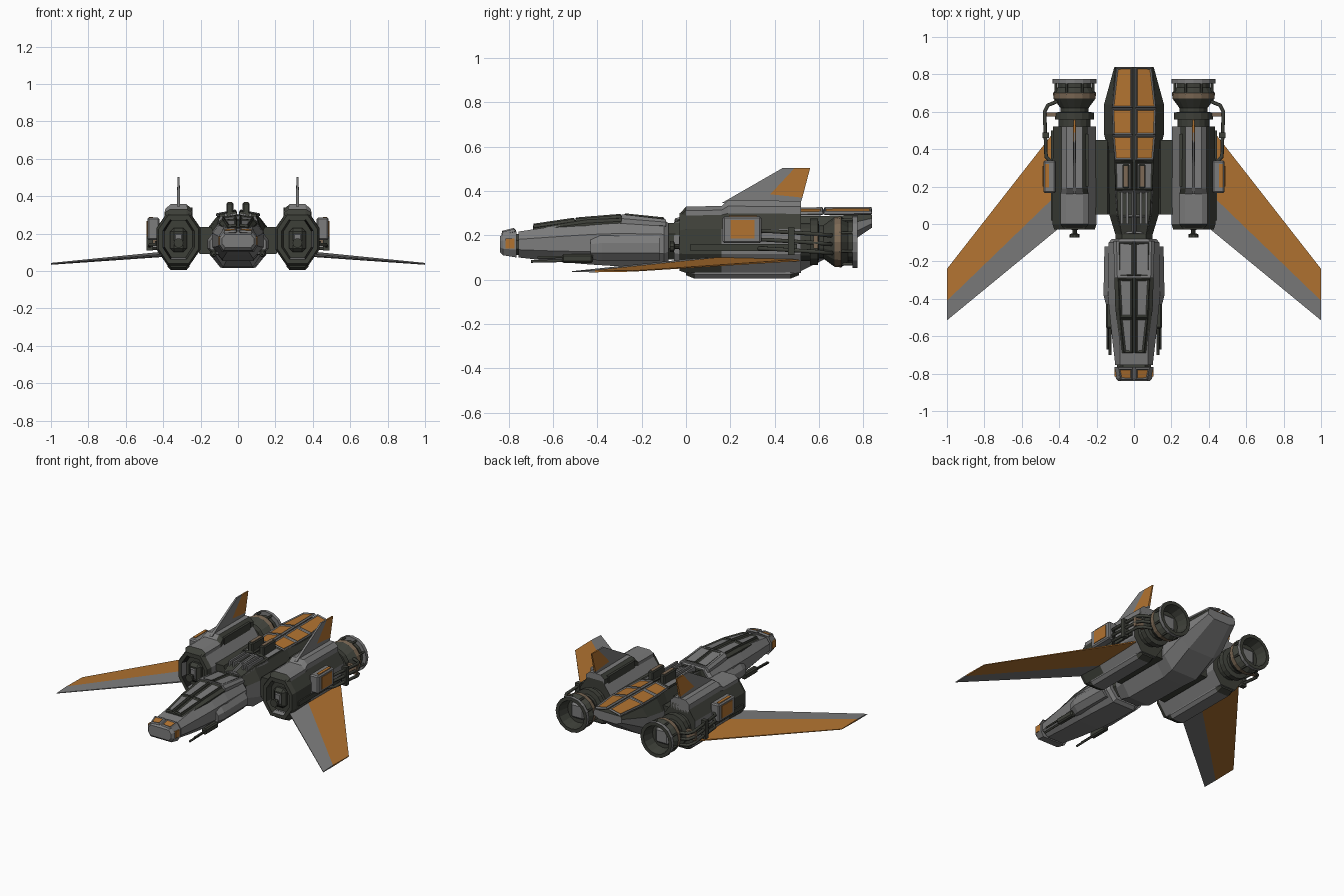
import bpy, bmesh, math
from mathutils import Vector, Matrix

if "Cube" in bpy.data.objects:
    bpy.data.objects.remove(bpy.data.objects["Cube"])


def material(name, r, g, b):
    m = bpy.data.materials.new(name)
    m.use_nodes = True
    m.diffuse_color = (r, g, b, 1)
    m.node_tree.nodes["Principled BSDF"].inputs["Base Color"].default_value = (r, g, b, 1)
    return m


GREY, DARK, ORANGE, BROWN, BLACK = range(5)
PALETTE = [material("hull grey", 0.2, 0.2, 0.2),
           material("dark metal", 0.047, 0.05, 0.04),
           material("orange paint", 0.44, 0.17, 0.03),
           material("bronze", 0.2, 0.14, 0.09),
           material("black recess", 0.012, 0.012, 0.011)]


def add_mirror(ob):
    ob.modifiers.new("Mirror", 'MIRROR')


def finish(name, bm, mat=None, mirror=False, rule=None):
    """Turn a bmesh into an object, colouring by one material or a rule."""
    bmesh.ops.recalc_face_normals(bm, faces=bm.faces)
    for f in bm.faces:
        if rule:
            f.material_index = rule(f.calc_center_median(), f.normal)
        elif mat is not None:
            f.material_index = mat
    me = bpy.data.meshes.new(name)
    bm.to_mesh(me)
    bm.free()
    for m in PALETTE:
        me.materials.append(m)
    ob = bpy.data.objects.new(name, me)
    bpy.context.collection.objects.link(ob)
    if mirror:
        add_mirror(ob)
    return ob


def octagon(y, hw, z0, z1, top=0.65, bot=0.6, cx=0):
    """Chamfered cross-section at y."""
    h = 0.3 * (z1 - z0)
    half = [(bot * hw, z0), (hw, z0 + h), (hw, z1 - h), (top * hw, z1)]
    ring = half + [(-x, z) for x, z in reversed(half)]
    return [(cx + x, y, z) for x, z in ring]


def loft_bm(rings):
    bm = bmesh.new()
    rows = [[bm.verts.new(p) for p in r] for r in rings]
    n = len(rows[0])
    for a, b in zip(rows, rows[1:]):
        for i in range(n):
            j = (i + 1) % n
            bm.faces.new((a[i], a[j], b[j], b[i]))
    caps = [bm.faces.new(rows[0]), bm.faces.new(rows[-1])]
    bmesh.ops.recalc_face_normals(bm, faces=bm.faces)
    return bm, caps


def loft(name, rings, mat=GREY, mirror=False, rule=None):
    return finish(name, loft_bm(rings)[0], mat, mirror, rule)


def box(name, lo, hi, mat=GREY, mirror=True, bevel=0.0):
    bm = bmesh.new()
    lo, hi = Vector(lo), Vector(hi)
    bmesh.ops.create_cube(bm, size=1, matrix=Matrix.Translation((lo + hi) / 2)
                          @ Matrix.Diagonal((hi - lo).to_4d()))
    if bevel:
        bmesh.ops.bevel(bm, geom=bm.edges[:], offset=bevel, segments=1, affect='EDGES')
    return finish(name, bm, mat, mirror)


def slab(name, pts, axis, mat):
    """Thin panel from (x, y, z, half thickness) corners."""
    axis = Vector(axis)
    rings = [[Vector(p[:3]) + axis * p[3] * s for p in pts] for s in (-1, 1)]
    return loft(name, rings, mat, True)


def lathe(name, profile, x, z, mat=DARK, rule=None, sides=16):
    rings = [[(x + r * math.cos(2 * math.pi * i / sides), y,
               z + r * math.sin(2 * math.pi * i / sides)) for i in range(sides)]
             for y, r in profile]
    return loft(name, rings, mat, True, rule)


def tube(name, pts, radius, mat):
    cu = bpy.data.curves.new(name, 'CURVE')
    cu.dimensions = '3D'
    cu.bevel_depth = radius
    cu.bevel_resolution = 1
    cu.use_fill_caps = True
    sp = cu.splines.new('POLY')
    sp.points.add(len(pts) - 1)
    for p, co in zip(sp.points, pts):
        p.co = (*co, 1)
    cu.materials.append(PALETTE[mat])
    ob = bpy.data.objects.new(name, cu)
    bpy.context.collection.objects.link(ob)
    add_mirror(ob)


def framed_panels(name, stations, rim, inner, x0=0.006, drop=0.02, width=0.012):
    """Row of mirrored roof panels with raised frames; stations are (y, half width, z)."""
    bm = bmesh.new()
    faces = []
    for (ya, wa, za), (yb, wb, zb) in zip(stations, stations[1:]):
        corners = [(x0, ya, za), (wa, ya, za - drop), (wb, yb, zb - drop), (x0, yb, zb)]
        faces.append(bm.faces.new([bm.verts.new(c) for c in corners]))
    for f in faces:
        f.normal_update()
    ring = bmesh.ops.inset_individual(bm, faces=faces, thickness=width, depth=-0.007)["faces"]
    for f in bm.faces:
        f.material_index = rim if f in ring else inner
    ob = finish(name, bm)
    sol = ob.modifiers.new("Solidify", 'SOLIDIFY')
    sol.thickness, sol.offset = 0.014, -1
    add_mirror(ob)


# Nose and forward fuselage
loft("nose_cap", [octagon(-0.84, 0.085, 0.125, 0.195, 0.8, 0.8),
                  octagon(-0.825, 0.097, 0.11, 0.205, 0.8, 0.8),
                  octagon(-0.765, 0.105, 0.1, 0.217, 0.8, 0.8)])
framed_panels("nose_panels", [(-0.832, 0.075, 0.208), (-0.768, 0.085, 0.224)],
              GREY, ORANGE, drop=0.006, width=0.01)
box("nose_side_panel", (0.09, -0.815, 0.14), (0.105, -0.775, 0.185), ORANGE)
loft("nose_joint", [octagon(-0.78, 0.09, 0.11, 0.205), octagon(-0.73, 0.09, 0.11, 0.205)], DARK)
loft("forward_fuselage", [octagon(-0.755, 0.1, 0.1, 0.217, 0.75),
                          octagon(-0.6, 0.118, 0.082, 0.24),
                          octagon(-0.43, 0.135, 0.068, 0.262),
                          octagon(-0.3, 0.14, 0.06, 0.272),
                          octagon(-0.1, 0.135, 0.052, 0.27),
                          octagon(-0.08, 0.12, 0.07, 0.255)])
loft("canopy_base", [octagon(-0.69, 0.07, 0.2, 0.232, 0.8), octagon(-0.45, 0.1, 0.22, 0.27, 0.8),
                     octagon(-0.28, 0.105, 0.23, 0.278, 0.8)], DARK)
framed_panels("canopy_panels", [(-0.69, 0.055, 0.24), (-0.5, 0.075, 0.268), (-0.29, 0.085, 0.285)],
              DARK, GREY, width=0.014, drop=0.006)
for y0, y1, x in ((-0.64, -0.52, 0.03), (-0.46, -0.36, 0.03)):
    z = 0.268 + 0.14 * (y0 + 0.5)
    box("canopy_streak", (x, y0 + 0.02, z - 0.02), (x + 0.008, y1, z - 0.002), BROWN)
loft("cockpit_hump", [octagon(-0.29, 0.105, 0.23, 0.295, 0.85), octagon(-0.09, 0.11, 0.23, 0.272, 0.85)])
framed_panels("hump_panels", [(-0.275, 0.075, 0.299), (-0.1, 0.08, 0.281)], DARK, GREY, drop=0.005)
loft("cheek_plates", [octagon(-0.43, 0.15, 0.09, 0.19, 0.85, 0.8),
                      octagon(-0.38, 0.163, 0.085, 0.2, 0.85, 0.8),
                      octagon(-0.12, 0.158, 0.085, 0.2, 0.85, 0.8)])
loft("neck", [octagon(-0.1, 0.1, 0.09, 0.255), octagon(-0.02, 0.1, 0.09, 0.255)], DARK)

# Guns under the cheeks
tube("gun_barrel", [(0.128, -0.7, 0.082), (0.128, -0.42, 0.088)], 0.007, DARK)
tube("upper_gun_barrel", [(0.142, -0.67, 0.1), (0.142, -0.42, 0.105)], 0.006, DARK)
box("gun_housing", (0.115, -0.56, 0.075), (0.15, -0.42, 0.115), DARK, bevel=0.008)

# Central hull with the sloping tail
loft("central_hull", [octagon(-0.055, 0.1, 0.06, 0.26), octagon(0.05, 0.132, 0.02, 0.29),
                      octagon(0.38, 0.135, 0.015, 0.29, 0.75), octagon(0.48, 0.16, 0.02, 0.288, 0.72),
                      octagon(0.64, 0.16, 0.1, 0.288, 0.72), octagon(0.84, 0.105, 0.235, 0.295, 0.95)],
     rule=lambda c, n: DARK if n.z > 0.3 or (abs(n.x) > 0.5 and c.z > 0.24) else GREY)
framed_panels("rear_deck_panels", [(0.34, 0.105, 0.312), (0.475, 0.115, 0.314),
                                   (0.62, 0.118, 0.316), (0.84, 0.095, 0.318)], GREY, ORANGE)
framed_panels("mid_deck_panels", [(0.18, 0.1, 0.308), (0.335, 0.105, 0.312)], DARK, GREY)
framed_panels("front_deck_panels", [(-0.05, 0.07, 0.276), (0.04, 0.09, 0.302), (0.175, 0.1, 0.308)],
              GREY, DARK)
for x in (0.03, 0.06):
    box("deck_rib", (x, 0.0, 0.27), (x + 0.012, 0.17, 0.308), GREY)
box("deck_post", (0.025, 0.19, 0.28), (0.062, 0.32, 0.365), DARK, bevel=0.006)
box("deck_post_cap", (0.032, 0.2, 0.36), (0.055, 0.31, 0.368), BROWN)
for y in (0.42, 0.56):
    slab("deck_brace", [(0.02, y - 0.05, 0.302, 0.003), (0.035, y - 0.05, 0.3, 0.003),
                        (0.09, y + 0.03, 0.295, 0.003), (0.075, y + 0.03, 0.297, 0.003)], (0, 0, 1), DARK)

# Pylons joining hull and engine pods
loft("pylon", [octagon(0.05, 0.05, 0.09, 0.235, cx=0.175), octagon(0.45, 0.05, 0.09, 0.235, cx=0.175)],
     DARK, True)

# Engine pods with recessed intakes
PX, PZ = 0.318, 0.17
bm, caps = loft_bm([octagon(y, w, z0, z1, 0.5, 0.5, PX) for y, w, z0, z1 in
                    ((-0.03, 0.108, 0.04, 0.3), (0.0, 0.118, 0.03, 0.312),
                     (0.16, 0.118, 0.03, 0.315), (0.52, 0.115, 0.03, 0.315))])
bmesh.ops.inset_region(bm, faces=caps[:1], thickness=0.025)
bmesh.ops.inset_region(bm, faces=caps[:1], thickness=0.01, depth=-0.04)


def pod_colour(c, n):
    if abs(n.y) > 0.8 or c.y < -0.01:
        return DARK
    if n.x > 0.3 and (c.y < 0.16 or n.z > 0.3):
        return DARK
    return BLACK if c.y < 0.03 and abs(c.x - PX) < 0.07 and abs(c.z - PZ) < 0.09 else GREY


finish("engine_pod", bm, mirror=True, rule=pod_colour)
box("intake_block", (PX - 0.045, -0.025, 0.1), (PX + 0.045, 0.03, 0.23), DARK, bevel=0.02)
box("intake_core", (PX - 0.022, -0.032, 0.13), (PX + 0.022, 0.0, 0.2), GREY, bevel=0.006)
lathe("intake_probe", [(-0.072, 0.026), (-0.055, 0.026), (-0.05, 0.012), (0.0, 0.012)], PX, 0.15, sides=10)
loft("pod_ridge", [octagon(-0.025, 0.06, 0.27, 0.3, 0.7, 1, PX), octagon(0.0, 0.075, 0.27, 0.33, 0.6, 1, PX),
                   octagon(0.16, 0.075, 0.27, 0.332, 0.6, 1, PX), octagon(0.19, 0.07, 0.27, 0.358, 0.6, 1, PX),
                   octagon(0.52, 0.07, 0.27, 0.355, 0.6, 1, PX)], mirror=True,
     rule=lambda c, n: DARK if c.y < 0 or (n.x < -0.2 and c.y > 0.17) else GREY)
loft("pod_keel", [octagon(0.0, 0.05, 0.02, 0.07, 1, 0.8, PX), octagon(0.04, 0.06, 0.004, 0.07, 1, 0.7, PX),
                  octagon(0.47, 0.06, 0.004, 0.07, 1, 0.7, PX), octagon(0.51, 0.05, 0.02, 0.07, 1, 0.8, PX)],
     mirror=True, rule=lambda c, n: DARK if abs(n.y) > 0.3 else GREY)
box("pod_vent", (PX - 0.075, 0.2, 0.29), (PX - 0.035, 0.48, 0.34), DARK)

# Side equipment box with painted covers
box("side_box", (0.42, 0.165, 0.165), (0.485, 0.34, 0.285), GREY, bevel=0.008)
box("side_cover", (0.48, 0.2, 0.185), (0.489, 0.31, 0.268), ORANGE)
box("top_cover", (0.455, 0.195, 0.28), (0.475, 0.32, 0.289), ORANGE)
box("side_rail", (0.42, 0.02, 0.13), (0.445, 0.5, 0.16), DARK)

# Engine nozzles
lathe("engine_nozzle", [(0.5, 0.085), (0.56, 0.085), (0.56, 0.105), (0.595, 0.105), (0.6, 0.075),
                        (0.62, 0.075), (0.67, 0.112), (0.70, 0.115), (0.73, 0.092), (0.752, 0.092),
                        (0.752, 0.118), (0.775, 0.118), (0.775, 0.095), (0.7, 0.08)], PX, PZ,
      rule=lambda c, n: GREY if c.y > 0.75 and n.y < 0.5 and (c.xz - Vector((PX, PZ))).length > 0.1
      else BROWN if 0.67 < c.y < 0.705 and (c.xz - Vector((PX, PZ))).length > 0.1 else DARK)
box("nozzle_core", (PX - 0.05, 0.69, PZ - 0.05), (PX + 0.05, 0.715, PZ + 0.05), GREY, bevel=0.012)
for i in range(8):
    a = math.pi * (i + 0.5) / 4
    x, z = math.cos(a), math.sin(a)
    tube("nozzle_strut", [(PX + 0.108 * x, 0.69, PZ + 0.108 * z),
                          (PX + 0.108 * x, 0.76, PZ + 0.108 * z)], 0.007, DARK)

# Fuel pipes beside the engines
for z in (0.13, 0.17, 0.21):
    tube("fuel_pipe", [(0.43, 0.32, z + 0.01), (0.47, 0.36, z + 0.01), (0.478, 0.6, z - 0.005),
                       (0.46, 0.635, z - 0.01), (0.4, 0.66, z - 0.01)], 0.01, DARK)
box("pipe_clamp", (0.455, 0.46, 0.11), (0.49, 0.49, 0.235), DARK)
box("pipe_bracket", (0.41, 0.575, 0.14), (0.485, 0.595, 0.2), BROWN)

# Swept wings: plain leading part, painted trailing part
ROOT, TIP = 0.41, 1.0
slab("wing_leading", [(ROOT, -0.03, 0.085, 0.004), (TIP, -0.515, 0.036, 0.002),
                      (TIP, -0.41, 0.038, 0.005), (ROOT, 0.16, 0.088, 0.014)], (0, 0, 1), GREY)
slab("wing_trailing", [(ROOT, 0.16, 0.088, 0.014), (TIP, -0.41, 0.038, 0.005),
                       (TIP, -0.24, 0.038, 0.002), (ROOT, 0.515, 0.088, 0.004)], (0, 0, 1), ORANGE)

# Tail fins
slab("fin_front", [(PX, 0.16, 0.345, 0.009), (PX, 0.435, 0.503, 0.005),
                   (PX, 0.49, 0.503, 0.005), (PX, 0.38, 0.385, 0.009), (PX, 0.38, 0.34, 0.009)],
     (1, 0, 0), GREY)
slab("fin_root", [(PX, 0.38, 0.34, 0.009), (PX, 0.38, 0.385, 0.009), (PX, 0.525, 0.37, 0.007),
                  (PX, 0.515, 0.34, 0.007)], (1, 0, 0), GREY)
slab("fin_rear", [(PX, 0.38, 0.385, 0.009), (PX, 0.49, 0.503, 0.005),
                  (PX, 0.56, 0.503, 0.004), (PX, 0.525, 0.37, 0.007)], (1, 0, 0), ORANGE)
